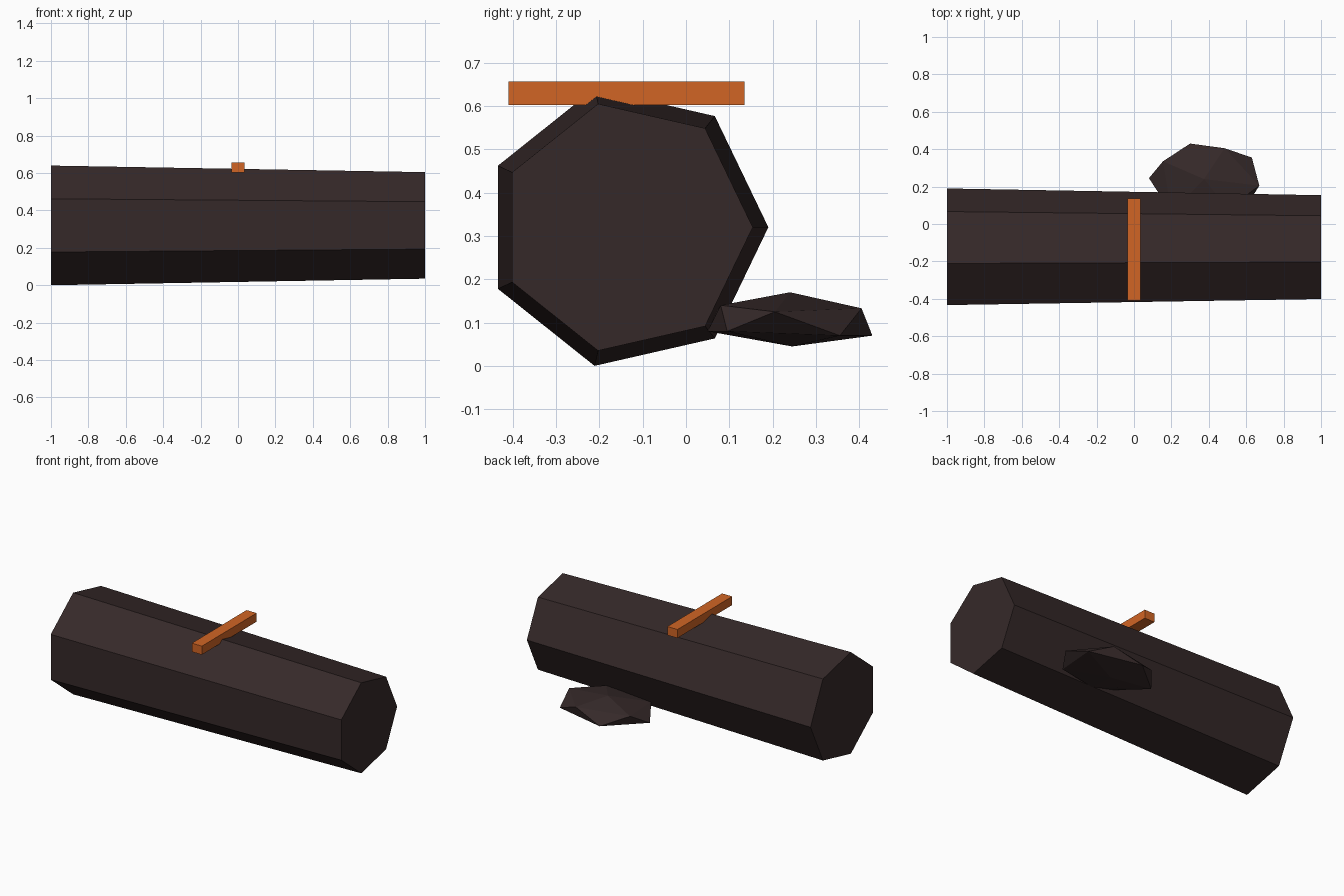
import bpy
import bmesh
from math import pi

cube = bpy.data.objects.get("Cube")
if cube:
    bpy.data.objects.remove(cube, do_unlink=True)


def make_material(name, rgb):
    mat = bpy.data.materials.new(name)
    mat.use_nodes = True
    color = (*rgb, 1)
    mat.diffuse_color = color
    mat.node_tree.nodes["Principled BSDF"].inputs["Base Color"].default_value = color
    return mat


dark_brown = make_material("dark_brown", (0.036, 0.022, 0.022))
orange = make_material("orange", (0.64, 0.13, 0.018))


def finish(obj, name, mat):
    obj.name = name
    obj.data.name = name
    obj.data.materials.append(mat)


# Seven-sided tapered log lying along x
bpy.ops.mesh.primitive_cone_add(vertices=7, radius1=0.328, radius2=0.292, depth=2,
                                location=(0, -0.138, 0.32), rotation=(0, pi / 2, 0))
finish(bpy.context.object, "log", dark_brown)

# Thin bar lying across the top of the log
bpy.ops.mesh.primitive_cube_add(size=1, location=(0, -0.137, 0.629))
bar = bpy.context.object
bar.scale = (0.07, 0.545, 0.054)
finish(bar, "cross_bar", orange)

# Flat faceted lump behind the log: two rings of five between two poles
upper_ring = [(0.485, 0.405, 0.133), (0.67, 0.205, 0.125), (0.5, 0.08, 0.14),
              (0.2, 0.06, 0.11), (0.155, 0.335, 0.135)]
lower_ring = [(0.3, 0.43, 0.07), (0.63, 0.355, 0.07), (0.6, 0.095, 0.08),
              (0.35, 0.05, 0.08), (0.08, 0.245, 0.08)]
poles = [(0.375, 0.24, 0.17), (0.375, 0.245, 0.045)]
bm = bmesh.new()
for point in upper_ring + lower_ring + poles:
    bm.verts.new(point)
bmesh.ops.convex_hull(bm, input=bm.verts[:])
bmesh.ops.recalc_face_normals(bm, faces=bm.faces[:])
mesh = bpy.data.meshes.new("lump")
bm.to_mesh(mesh)
bm.free()
lump = bpy.data.objects.new("lump", mesh)
bpy.context.collection.objects.link(lump)
finish(lump, "side_lump", dark_brown)
